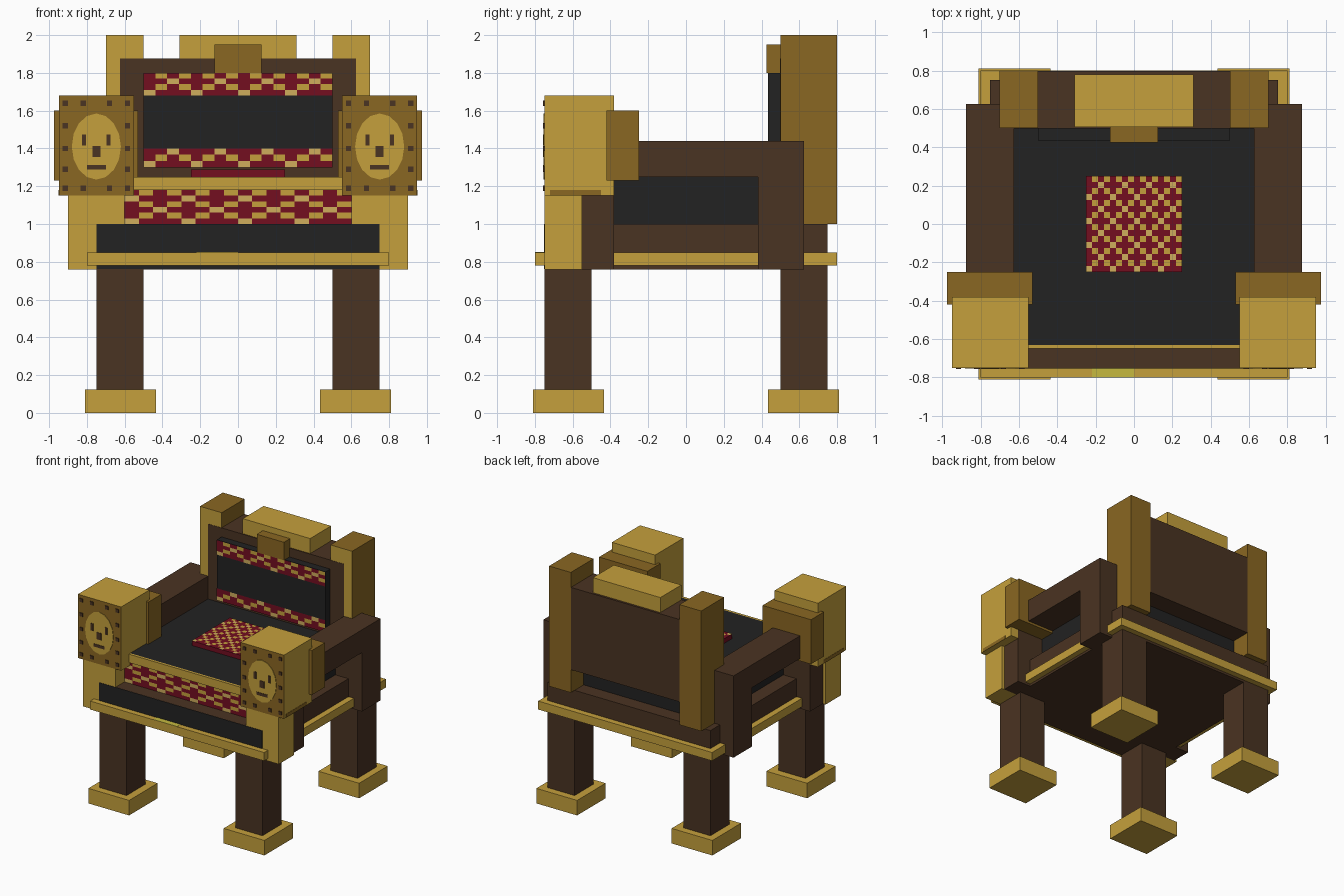
import bpy
import bmesh
from mathutils import Matrix, Vector

if "Cube" in bpy.data.objects:
    bpy.data.objects.remove(bpy.data.objects["Cube"], do_unlink=True)


def linear(channel):
    c = channel / 255
    return c / 12.92 if c <= 0.04045 else ((c + 0.055) / 1.055) ** 2.4


def material(name, *rgb):
    colour = [linear(c) for c in rgb] + [1]
    mat = bpy.data.materials.new(name)
    mat.use_nodes = True
    mat.diffuse_color = colour
    mat.node_tree.nodes["Principled BSDF"].inputs["Base Color"].default_value = colour
    return mat


gold = material("gold", 197, 160, 60)
old_gold = material("old_gold", 138, 103, 34)
pale_gold = material("pale_gold", 208, 174, 92)
bright_yellow = material("bright_yellow", 198, 186, 64)
dark_wood = material("dark_wood", 74, 51, 34)
black_leather = material("black_leather", 34, 34, 34)
crimson = material("crimson", 115, 14, 32)


def finish(name, bm, mats):
    mesh = bpy.data.meshes.new(name)
    bm.to_mesh(mesh)
    bm.free()
    for mat in mats:
        mesh.materials.append(mat)
    obj = bpy.data.objects.new(name, mesh)
    bpy.context.collection.objects.link(obj)
    return obj


def box(name, x, y, z, *mats, rule=None):
    """Box from (low, high) ranges; rule picks a material index from a face normal."""
    bm = bmesh.new()
    bmesh.ops.create_cube(bm, size=1)
    for v in bm.verts:
        v.co = [lo + (hi - lo) * (c + 0.5) for c, (lo, hi) in zip(v.co, (x, y, z))]
    bm.normal_update()
    if rule:
        for f in bm.faces:
            f.material_index = rule(f.normal)
    return finish(name, bm, mats)


def pair(name, x, y, z, *mats, rule=None):
    """Matching boxes on the left and right sides."""
    box("left_" + name, x, y, z, *mats, rule=rule)
    box("right_" + name, (-x[1], -x[0]), y, z, *mats, rule=rule)


def woven_panel(name, centre, width, height, columns, rows, upright=True):
    """Crimson cloth with a diagonal gold lattice, coloured cell by cell."""
    bm = bmesh.new()
    bmesh.ops.create_grid(bm, x_segments=columns, y_segments=rows, size=0.5)
    for f in bm.faces:
        middle = f.calc_center_median()
        i = int((middle.x + 0.5) * columns)
        j = int((middle.y + 0.5) * rows)
        f.material_index = ((i + j) % 4 == 0) + ((i - j) % 4 == 0)
    turn = Matrix.Rotation(1.570796, 4, "X") if upright else Matrix()
    size = Matrix.Diagonal((width, height, 1, 1))
    bm.transform(Matrix.Translation(centre) @ turn @ size)
    return finish(name, bm, (crimson, gold, pale_gold))


def oval(name, x, y, z, width, height, mat):
    bm = bmesh.new()
    bmesh.ops.create_cone(bm, cap_ends=True, segments=16, radius1=0.5, radius2=0.5, depth=0.004)
    bm.transform(Matrix.Translation((x, y, z)) @ Matrix.Rotation(1.570796, 4, "X")
                 @ Matrix.Diagonal((width, height, 1, 1)))
    return finish(name, bm, (mat,))


# Legs and feet
for place, side in (("front", -1), ("back", 1)):
    pair(place + "_leg", (0.5, 0.75), sorted((side * 0.5, side * 0.75)), (0.12, 0.77), dark_wood)
    pair(place + "_foot", (0.435, 0.81), sorted((side * 0.435, side * 0.81)), (0, 0.125), gold)

# Seat frame with its trim
box("seat_frame", (-0.75, 0.75), (-0.75, 0.75), (0.76, 1), dark_wood)
box("front_leather", (-0.75, 0.75), (-0.753, -0.75), (0.762, 0.999), black_leather)
box("frame_trim", (-0.8, 0.8), (-0.8, 0.8), (0.78, 0.85), gold)
box("trim_highlight", (-0.22, 0), (-0.8, -0.75), (0.85, 0.852), bright_yellow)

# Seat cushion with woven cloth
box("seat_cushion", (-0.63, 0.63), (-0.63, 0.63), (1, 1.25), black_leather)
box("cushion_edge", (-0.6, 0.6), (-0.65, -0.63), (1.18, 1.25), gold)
woven_panel("cushion_front_cloth", (0, -0.634, 1.09), 1.2, 0.18, 16, 6)
box("seat_cloth_base", (-0.25, 0.25), (-0.25, 0.25), (1.25, 1.288), crimson)
woven_panel("seat_cloth", (0, 0, 1.29), 0.5, 0.5, 16, 16, upright=False)

# Backrest
box("back_panel", (-0.625, 0.625), (0.498, 0.798), (1.19, 1.875), dark_wood)
pair("back_post", (0.5, 0.7), (0.5, 0.8), (1, 2), gold, old_gold,
     rule=lambda n: 0 if n.y < -0.5 else 1)
box("back_crest", (-0.31, 0.31), (0.505, 0.78), (1.875, 2), gold)
box("crest_ornament", (-0.125, 0.125), (0.425, 0.51), (1.8, 1.95), old_gold)
box("back_cushion", (-0.5, 0.5), (0.435, 0.5), (1.3, 1.8), black_leather)
woven_panel("upper_back_cloth", (0, 0.43, 1.74), 1, 0.12, 16, 4)
woven_panel("lower_back_cloth", (0, 0.43, 1.35), 1, 0.1, 16, 3)

# Armrests
arm = (0.625, 0.875)
pair("arm_rail", arm, (-0.38, 0.38), (1.25, 1.44), dark_wood)
pair("arm_back_post", arm, (0.38, 0.625), (0.76, 1.44), dark_wood)
pair("arm_front_post", arm, (-0.55, -0.38), (0.76, 1.25), dark_wood)
pair("front_pillar", (0.6, 0.9), (-0.75, -0.55), (0.76, 1.15), gold)

# Carved animal heads on the arms
pair("head", (0.55, 0.948), (-0.75, -0.38), (1.15, 1.68), gold, old_gold,
     rule=lambda n: 1 if n.y < -0.5 else 0)
pair("mane", (0.53, 0.975), (-0.42, -0.25), (1.23, 1.6), old_gold)
pair("head_stain", (0.948, 0.95), (-0.72, -0.45), (1.15, 1.18), old_gold)


def mark(name, x, z, width, height):
    box(name, (x - width / 2, x + width / 2), (-0.757, -0.75),
        (z - height / 2, z + height / 2), dark_wood)


for label, x in (("left", 0.75), ("right", -0.75)):
    oval(label + "_face", x, -0.752, 1.41, 0.26, 0.35, gold)
    for s in (-1, 1):
        mark(label + "_eye", x + s * 0.065, 1.445, 0.022, 0.06)
        for z in (1.19, 1.29, 1.4, 1.52, 1.64):
            mark(label + "_outer_spot", x + s * 0.165, z, 0.028, 0.028)
        for z in (1.19, 1.64):
            mark(label + "_inner_spot", x + s * 0.07, z, 0.028, 0.028)
    mark(label + "_nose", x, 1.385, 0.042, 0.058)
    mark(label + "_mouth", x, 1.3, 0.1, 0.024)
